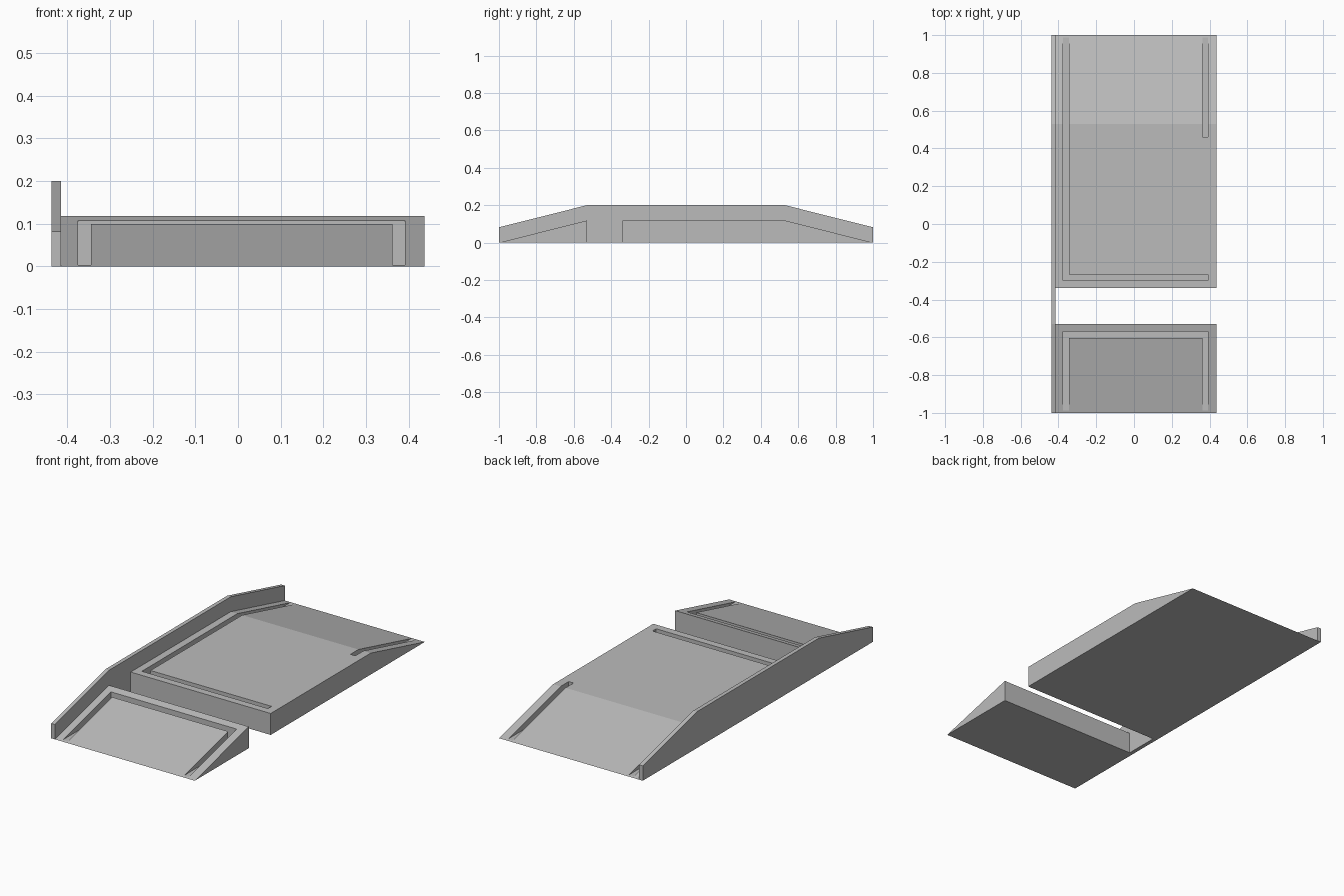
import bpy
import bmesh
from mathutils import Vector

cube = bpy.data.objects.get("Cube")
if cube:
    bpy.data.objects.remove(cube, do_unlink=True)

grey = bpy.data.materials.new("plain grey")
grey.use_nodes = True
grey.diffuse_color = (0.5, 0.5, 0.5, 1)
grey.node_tree.nodes["Principled BSDF"].inputs["Base Color"].default_value = grey.diffuse_color


def prism(name, outline, depth):
    """Solid made by sweeping a flat 3D outline along the depth vector."""
    bm = bmesh.new()
    face = bm.faces.new([bm.verts.new(p) for p in outline])
    swept = bmesh.ops.extrude_face_region(bm, geom=[face])["geom"]
    moved = [v for v in swept if isinstance(v, bmesh.types.BMVert)]
    bmesh.ops.translate(bm, verts=moved, vec=Vector(depth))
    bmesh.ops.recalc_face_normals(bm, faces=bm.faces)
    mesh = bpy.data.meshes.new(name)
    bm.to_mesh(mesh)
    bm.free()
    mesh.materials.append(grey)
    obj = bpy.data.objects.new(name, mesh)
    bpy.context.collection.objects.link(obj)
    return obj


def side_profile(name, x0, x1, points):
    return prism(name, [(x0, y, z) for y, z in points], (x1 - x0, 0, 0))


def cut_groove(body, plan):
    """Sink a flat-bottomed slot of the given plan shape into the body."""
    cutter = prism(body.name + "_groove_cutter", [(x, y, FLOOR) for x, y in plan], (0, 0, 0.3))
    cutter.hide_render = True
    cutter.hide_set(True)
    mod = body.modifiers.new("groove", "BOOLEAN")
    mod.operation = "DIFFERENCE"
    mod.solver = "EXACT"
    mod.object = cutter
    bpy.context.view_layer.objects.active = body
    bpy.ops.object.modifier_apply(modifier=mod.name)
    bpy.data.objects.remove(cutter, do_unlink=True)


DECK, FLOOR = 0.118, 0.003
WALL_OUT, WALL_IN, EDGE = -0.437, -0.415, 0.437
L0, L1, R0, R1 = -0.375, -0.345, 0.362, 0.392   # groove sides across x

# Tall side wall with sloping ends
side_profile("side_wall", WALL_OUT, WALL_IN,
             [(-1, 0), (1, 0), (1, 0.082), (0.53, 0.2), (-0.53, 0.2), (-1, 0.082)])

# Front ramp with a U-shaped groove
front_ramp = side_profile("front_ramp", WALL_IN, EDGE, [(-1, 0), (-0.53, 0), (-0.53, DECK)])
cut_groove(front_ramp, [(L0, -1.1), (L1, -1.1), (L1, -0.603), (R0, -0.603),
                        (R0, -1.1), (R1, -1.1), (R1, -0.57), (L0, -0.57)])

# Main deck and back ramp, with an L-shaped groove and a short one
deck = side_profile("main_deck", WALL_IN, EDGE, [(-0.34, 0), (1, 0), (0.53, DECK), (-0.34, DECK)])
cut_groove(deck, [(L0, -0.3), (R1, -0.3), (R1, -0.268), (L1, -0.268), (L1, 1.1), (L0, 1.1)])
cut_groove(deck, [(R0, 0.46), (R1, 0.46), (R1, 1.1), (R0, 1.1)])
